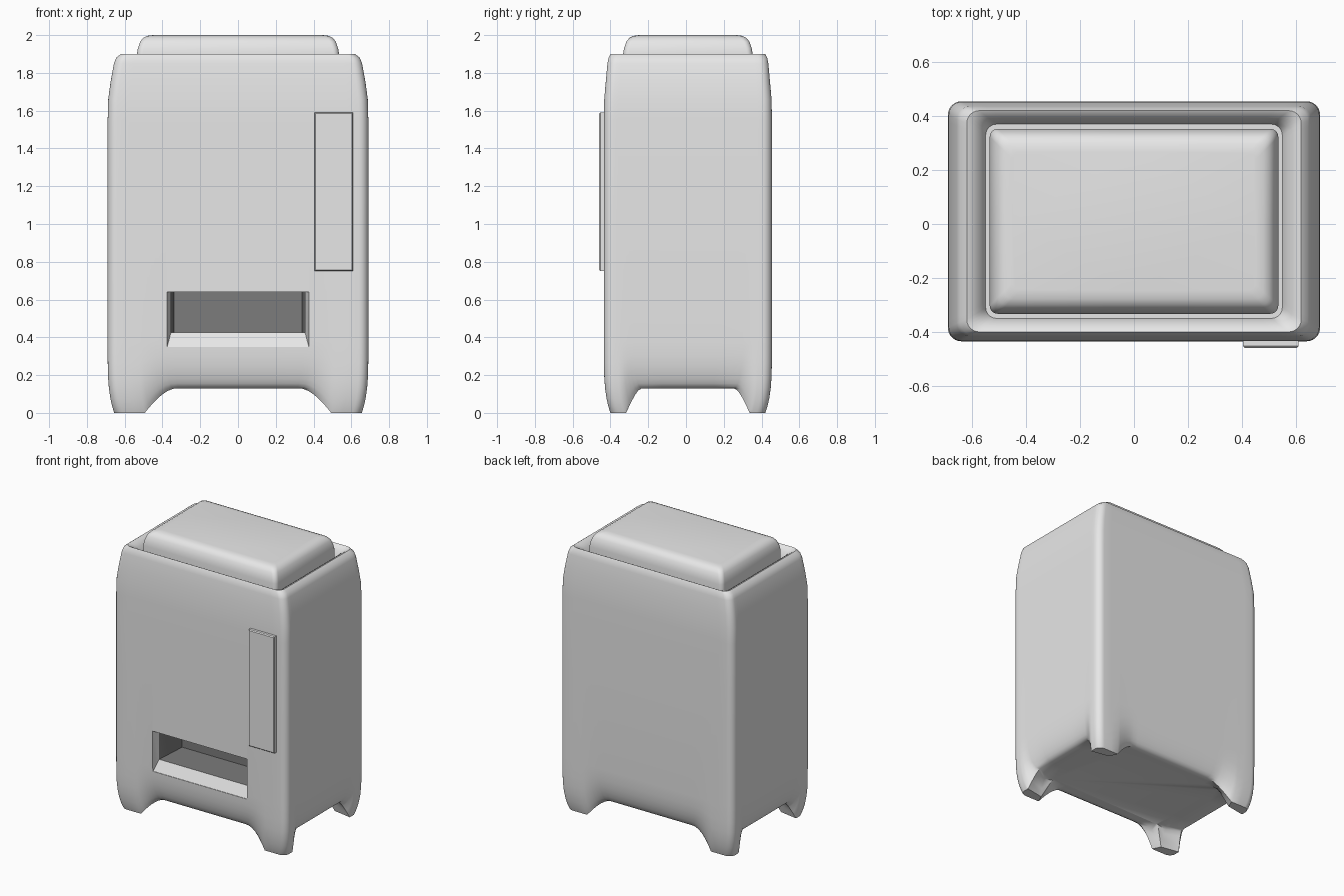
import bpy, bmesh, math

if "Cube" in bpy.data.objects:
    bpy.data.objects.remove(bpy.data.objects["Cube"])


def material(name, value):
    m = bpy.data.materials.new(name)
    m.use_nodes = True
    col = (value, value, value, 1)
    m.diffuse_color = col
    m.node_tree.nodes["Principled BSDF"].inputs["Base Color"].default_value = col
    return m


GREY = material("light_grey", 0.8)
DARK = material("dark_grey", 0.2)
HX, HY, YC, R = 0.69, 0.445, 0.01, 0.05
FLOOR, CURL = 0.13, 0.38


def loft(name, rings, mats, dark_from=None):
    """Skin closed rings of points, cap both ends, merge collapsed corners."""
    bm = bmesh.new()
    loops = [[bm.verts.new(p) for p in ring] for ring in rings]
    n = len(loops[0])
    bm.faces.new(loops[0])
    for k, (a, b) in enumerate(zip(loops, loops[1:])):
        for i in range(n):
            f = bm.faces.new((a[i], a[(i + 1) % n], b[(i + 1) % n], b[i]))
            f.material_index = int(dark_from is not None and k >= dark_from)
    cap = bm.faces.new(loops[-1])
    cap.material_index = int(dark_from is not None)
    bmesh.ops.remove_doubles(bm, verts=bm.verts, dist=0.0005)
    bmesh.ops.recalc_face_normals(bm, faces=bm.faces)
    me = bpy.data.meshes.new(name)
    bm.to_mesh(me)
    bm.free()
    ob = bpy.data.objects.new(name, me)
    bpy.context.collection.objects.link(ob)
    for m in mats:
        me.materials.append(m)
    return ob


def activate(ob):
    bpy.ops.object.select_all(action="DESELECT")
    ob.select_set(True)
    bpy.context.view_layer.objects.active = ob


def smooth(ob, degrees=40):
    activate(ob)
    bpy.ops.object.shade_smooth_by_angle(angle=math.radians(degrees))


def outline(hx, hy, r, xs=(0,), ys=(0,)):
    """Rounded rectangle: one quarter mirrored into four."""
    quarter = [(x, hy) for x in xs]
    for i in range(7):
        a = math.pi / 2 * (1 - i / 6)
        quarter.append((hx - r + r * math.cos(a), hy - r + r * math.sin(a)))
    quarter += [(hx, y) for y in ys]
    half = quarter + [(x, -y) for x, y in quarter[-2::-1]]
    return half + [(-x, y) for x, y in half[-2:0:-1]]


# Body: rim, walls, belly curling under, and feet at the corners
base = outline(HX, HY, R,
               (0, 0.18, 0.34, 0.38, 0.41, 0.44, 0.46, 0.48, 0.5, 0.52, 0.58),
               (0.37, 0.355, 0.34, 0.325, 0.31, 0.29, 0.15, 0))


def ramp(v, lo, hi):
    return max(0, min(1, (v - lo) / (hi - lo)))


def lift(x, y):
    """1 between the feet, 0 on a foot."""
    if abs(y) > HY - 0.001:
        t = ramp(abs(x), 0.36, 0.52)
    elif abs(x) > HX - 0.001:
        t = ramp(abs(y), 0.29, 0.355)
    else:
        t = 1
    return 1 - t * t


def level(z, ix, iy):
    return [(x * (1 - ix / HX), YC + y * (1 - iy / HY), z) for x, y in base]


def belly(t):
    ring = []
    for x, y in base:
        w = lift(x, y)
        inset = w * 0.07 * (1 - math.sqrt(1 - t * t)) + (1 - w) * 0.035 * t ** 4
        z = CURL + (FLOOR * w - CURL) * t
        ring.append((x * (1 - inset / HX), YC + y * (1 - inset / HY), z))
    return ring


def underside(ix, iy, flat):
    def clamp(v, m):
        return max(-m, min(m, v))
    return [(clamp(x, HX - ix), YC + clamp(y, HY - iy),
             FLOOR if flat else FLOOR * lift(x, y)) for x, y in base]


profile = [(1.82, 0.14, 0.085), (1.87, 0.12, 0.07), (1.895, 0.085, 0.045),
           (1.9, 0.07, 0.035), (1.88, 0.045, 0.025), (1.85, 0.033, 0.019),
           (1.75, 0.015, 0.01), (1.66, 0.003, 0.002), (1.55, 0, 0), (1.0, 0, 0)]
rings = [level(*p) for p in profile]
rings += [belly(t) for t in (0, 0.3, 0.5, 0.65, 0.8, 0.9, 0.96, 1)]
rings += [underside(0.165, 0.095, False), underside(0.23, 0.135, True)]
body = loft("body", rings, [GREY, DARK])

# Dispensing opening: sloping frame, then a dark cavity
cutter = loft("opening_cutter",
              [[(-hx, y, z0), (hx, y, z0), (hx, y, 0.64), (-hx, y, 0.64)]
               for y, hx, z0 in ((-0.6, 0.375, 0.35), (-0.43, 0.375, 0.35),
                                 (-0.39, 0.355, 0.425), (-0.15, 0.34, 0.425))],
              [GREY, DARK], dark_from=2)
cutter.hide_render = True
cut = body.modifiers.new("opening", "BOOLEAN")
cut.operation = "DIFFERENCE"
cut.solver = "EXACT"
cut.object = cutter
activate(body)
bpy.ops.object.modifier_apply(modifier=cut.name)
bpy.data.objects.remove(cutter)
smooth(body)

# Lid: rounded slab sitting in the rim groove
lid = loft("lid", [[(x, y + YC, z) for x, y in outline(0.535 - i, 0.343 - i, 0.03)]
                   for z, i in ((1.81, 0), (1.9, 0), (1.93, 0.005), (1.965, 0.017),
                                (1.985, 0.033), (1.996, 0.055), (2.0, 0.085))], [GREY])
smooth(lid)

# Raised side panel on the front
panel = loft("front_panel",
             [[(0.405 + i, y, 0.75 + i), (0.61 - i, y, 0.75 + i),
               (0.61 - i, y, 1.59 - i), (0.405 + i, y, 1.59 - i)]
              for y, i in ((-0.42, 0), (-0.453, 0), (-0.46, 0.006))], [GREY])
smooth(panel, 30)
